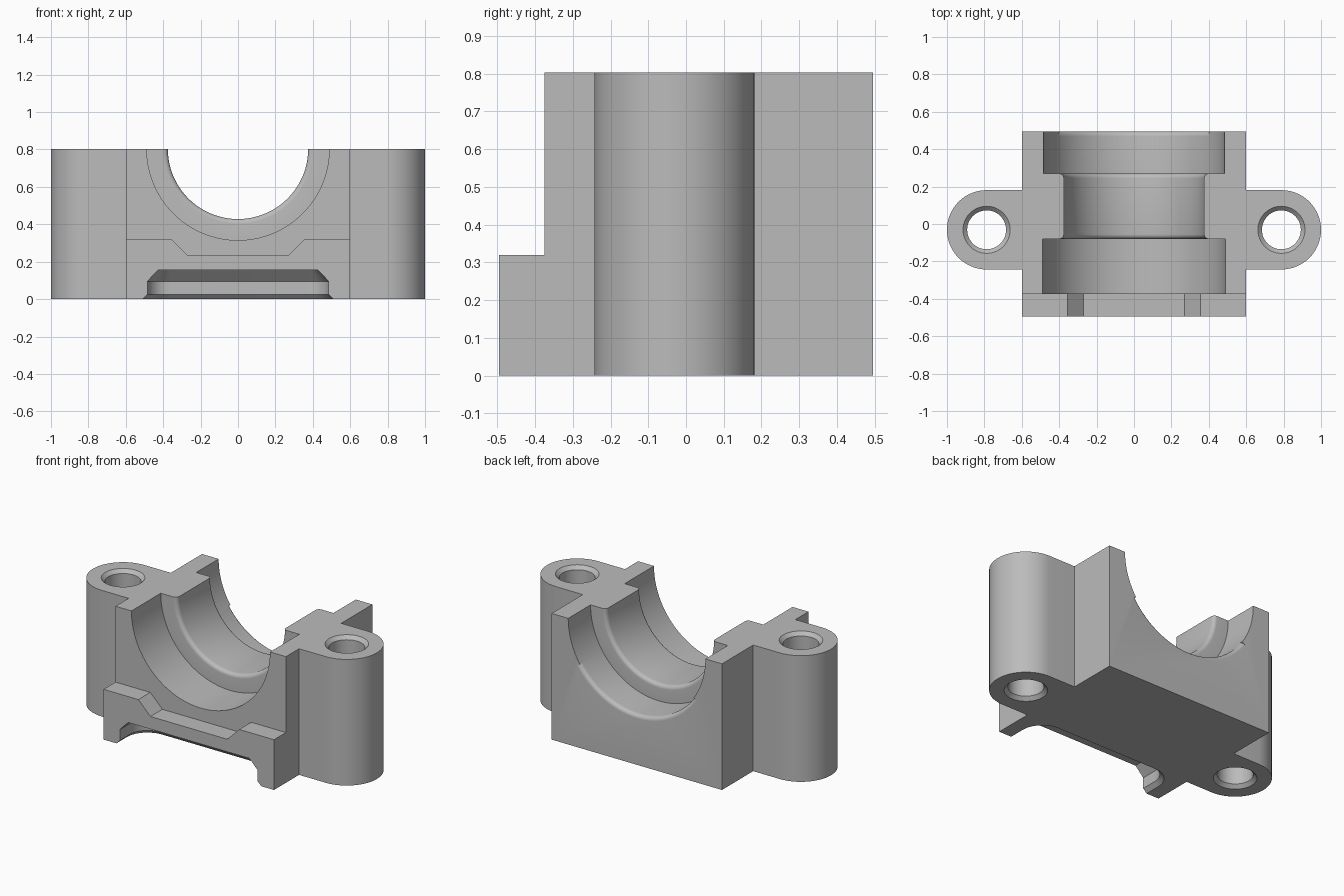
import bpy
import bmesh
from math import sin, cos, pi, asin

if "Cube" in bpy.data.objects:
    bpy.data.objects.remove(bpy.data.objects["Cube"], do_unlink=True)

TOP = 0.803            # height of the split plane and bore axis
FRONT, BACK = -0.495, 0.495
WALL = -0.375          # front wall above the ledge
HALF = 0.6             # half width of the block
EAR_X, EAR_Y, EAR_R = 0.788, -0.031, 0.212
LIP = 0.025            # edge rounding

grey = bpy.data.materials.new("plain_grey")
grey.use_nodes = True
colour = (0.5, 0.5, 0.5, 1)
grey.diffuse_color = colour
grey.node_tree.nodes["Principled BSDF"].inputs["Base Color"].default_value = colour


def loft(name, rings):
    """Solid through a list of closed rings with equal point counts."""
    bm = bmesh.new()
    rows = [[bm.verts.new(p) for p in ring] for ring in rings]
    n = len(rows[0])
    for a, b in zip(rows, rows[1:]):
        for i in range(n):
            j = (i + 1) % n
            bm.faces.new((a[i], a[j], b[j], b[i]))
    bm.faces.new(rows[0])
    bm.faces.new(rows[-1])
    bmesh.ops.recalc_face_normals(bm, faces=bm.faces)
    mesh = bpy.data.meshes.new(name)
    bm.to_mesh(mesh)
    bm.free()
    obj = bpy.data.objects.new(name, mesh)
    obj.data.materials.append(grey)
    bpy.context.collection.objects.link(obj)
    return obj


def arc(cx, cy, r, start, end, steps):
    angles = [start + (end - start) * i / steps for i in range(steps + 1)]
    return [(cx + r * cos(t), cy + r * sin(t)) for t in angles]


def cut(target, cutter):
    mod = target.modifiers.new("cut", "BOOLEAN")
    mod.operation = "DIFFERENCE"
    mod.solver = "EXACT"
    mod.object = cutter
    bpy.context.view_layer.objects.active = target
    bpy.ops.object.modifier_apply(modifier=mod.name)
    bpy.data.objects.remove(cutter, do_unlink=True)


# Block outline with a rounded bolt ear on each side
right = [(HALF, FRONT), (HALF, EAR_Y - EAR_R)]
right += arc(EAR_X, EAR_Y, EAR_R, -pi / 2, pi / 2, 32)
right += [(HALF, EAR_Y + EAR_R), (HALF, BACK)]
outline = right + [(-x, y) for x, y in reversed(right)]
housing = loft("bearing_housing", [[(x, y, z) for x, y in outline] for z in (0, TOP)])

# Space above the front ledge, with the shallow channel in its top
slope = [(0.7, 1), (0.7, 0.32), (0.355, 0.32), (0.27, 0.235)]
profile = slope + [(-x, z) for x, z in reversed(slope)]
cut(housing, loft("ledge_cutter", [[(x, y, z) for x, z in profile] for y in (-0.7, WALL)]))

# Stepped bore with rounded shoulders on the narrow middle
R_FRONT, R_MID, R_BACK = 0.488, 0.375, 0.483
Y_A, Y_B = -0.08, 0.27
front_edge = arc(R_MID + LIP, Y_A + LIP, LIP, 1.5 * pi, pi, 6)
back_edge = arc(R_MID + LIP, Y_B - LIP, LIP, pi, pi / 2, 6)
steps = [(R_FRONT, -0.7), (R_FRONT, Y_A)] + front_edge + back_edge
steps += [(R_BACK, Y_B), (R_BACK, 0.7)]
cut(housing, loft("bore_cutter", [
    [(x, y, z) for x, z in arc(0, TOP, r, 0, 2 * pi * 127 / 128, 127)] for r, y in steps]))

# Rounded lip on the lower part of the rear opening
lip = [(0.44, 0.45), (R_BACK - 0.001, 0.45)]
lip += arc(R_BACK + LIP, BACK - LIP, LIP, pi, pi / 2, 6)
lip += [(R_BACK + LIP, 0.6), (0.44, 0.6)]
swing = asin(0.4 / R_BACK)
turns = [swing * (i / 20 - 1) for i in range(41)]
cut(housing, loft("lip_cutter", [
    [(r * sin(t), y, TOP - r * cos(t)) for r, y in lip] for t in turns]))

# Bolt holes, countersunk at both ends
R_HOLE, R_SINK = 0.104, 0.126
SINK = R_SINK - R_HOLE
levels = [(R_SINK, -0.1), (R_SINK, 0), (R_HOLE, SINK),
          (R_HOLE, TOP - SINK), (R_SINK, TOP), (R_SINK, 1)]
for side in (-1, 1):
    cut(housing, loft("hole_cutter", [
        [(x, y, z) for x, y in arc(side * EAR_X, EAR_Y, r, 0, 2 * pi * 47 / 48, 47)]
        for r, z in levels]))


# Recess under the front ledge, flared at the bottom and tapered above
def recess(grow):
    w, back, r = 0.485 + grow, -0.27 + grow, 0.12 + grow
    half = [(w, -0.7)] + arc(w - r, back - r, r, 0, pi / 2, 10)
    return half + [(-x, y) for x, y in reversed(half)]


layers = [(0.025, -0.1), (0.025, 0), (0, 0.025), (0, 0.095), (-0.058, 0.155)]
cut(housing, loft("recess_cutter", [[(x, y, z) for x, y in recess(g)] for g, z in layers]))

# Smooth the curved walls, keep edges crisp
bpy.ops.object.select_all(action="DESELECT")
housing.select_set(True)
bpy.context.view_layer.objects.active = housing
bpy.ops.object.shade_smooth_by_angle(angle=pi / 6)
